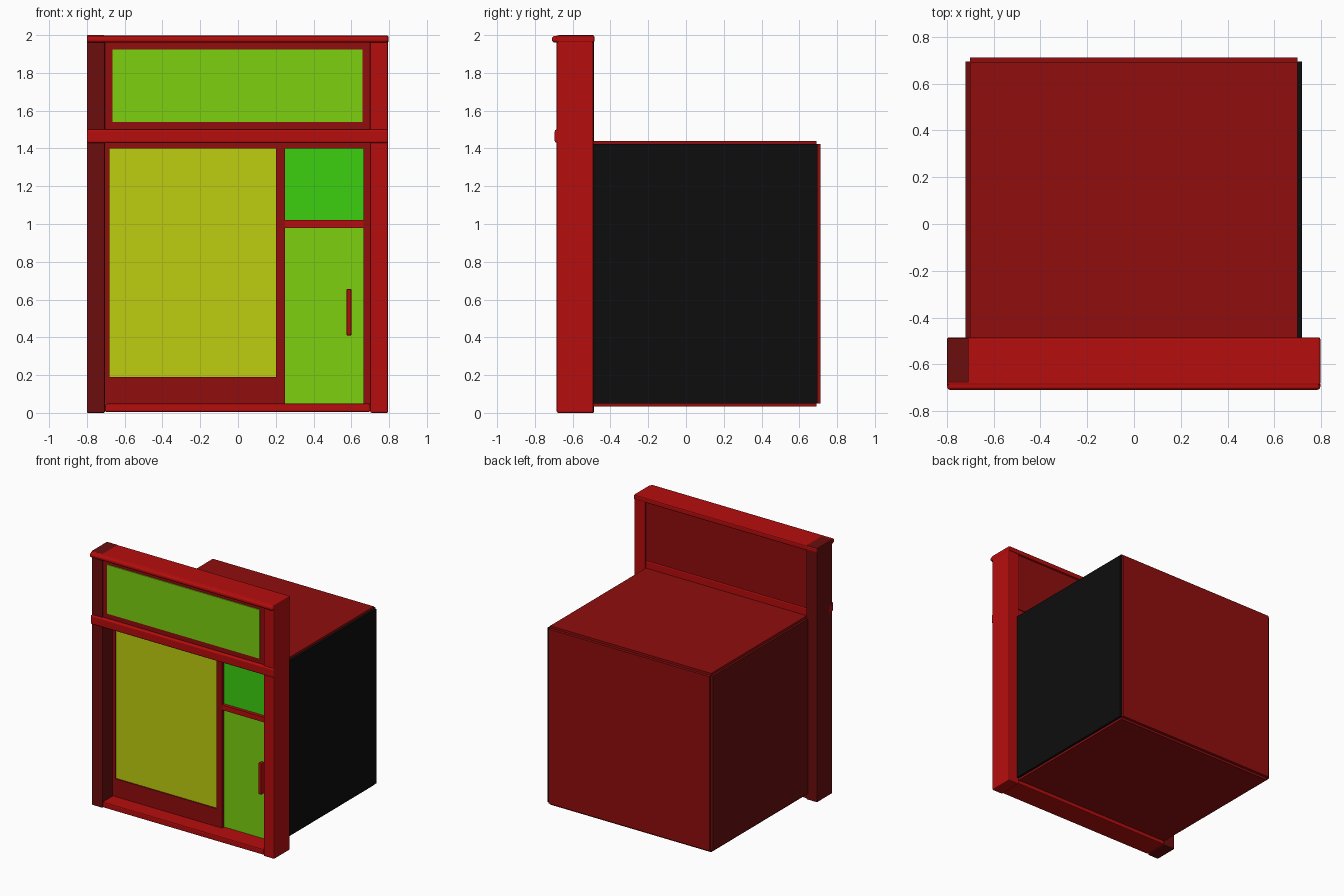
import bpy
import bmesh

cube = bpy.data.objects.get("Cube")
if cube:
    bpy.data.objects.remove(cube, do_unlink=True)


def material(name, r, g, b):
    m = bpy.data.materials.new(name)
    m.use_nodes = True
    m.diffuse_color = (r, g, b, 1)
    m.node_tree.nodes["Principled BSDF"].inputs["Base Color"].default_value = (r, g, b, 1)
    return m


trim_red = material("trim red", 0.47, 0.004, 0.004)
wall_red = material("wall red", 0.28, 0.004, 0.004)
dark_red = material("dark red", 0.145, 0.004, 0.004)
black = material("black", 0.004, 0.004, 0.004)
yellow = material("yellow glass", 0.52, 0.62, 0.005)
lime = material("lime glass", 0.2, 0.63, 0.005)
green = material("green glass", 0.045, 0.63, 0.005)


def box(name, mat, x, y, z, bevel=0.0, segments=2):
    """Box given by its (min, max) range on each axis."""
    bm = bmesh.new()
    bmesh.ops.create_cube(bm, size=1)
    for v in bm.verts:
        v.co = [r[0] if c < 0 else r[1] for c, r in zip(v.co, (x, y, z))]
    mesh = bpy.data.meshes.new(name)
    bm.to_mesh(mesh)
    bm.free()
    mesh.materials.append(mat)
    ob = bpy.data.objects.new(name, mesh)
    bpy.context.collection.objects.link(ob)
    if bevel:
        mod = ob.modifiers.new("soft edges", "BEVEL")
        mod.width = bevel
        mod.segments = segments
    return ob


# Shopfront pillars and beams
post_y = (-0.685, -0.49)
box("left_pillar", trim_red, (0.7, 0.795), post_y, (0, 1.99), 0.008)
box("right_pillar", dark_red, (-0.8, -0.705), (-0.68, -0.487), (0, 2), 0.006)
box("header_beam", trim_red, (-0.8, 0.797), (-0.69, -0.485), (1.96, 1.998), 0.008)
box("header_lip", trim_red, (-0.8, 0.797), (-0.71, -0.67), (1.96, 1.996), 0.015, 3)
box("middle_beam", trim_red, (-0.8, 0.795), (-0.695, -0.5), (1.43, 1.5), 0.01, 3)
box("bottom_beam", trim_red, (-0.705, 0.7), (-0.68, -0.49), (0.005, 0.05), 0.008)

# Sign panel above the middle beam
box("sign_backing", wall_red, (-0.705, 0.7), (-0.67, -0.5), (1.5, 1.96))
box("sign_face", lime, (-0.665, 0.66), (-0.677, -0.669), (1.54, 1.925))

# Window and door frame
frame_y = (-0.555, -0.49)
for name, x, z in (
    ("frame_right", (-0.705, -0.68), (0.05, 1.43)),
    ("frame_left", (0.665, 0.7), (0.05, 1.43)),
    ("frame_mullion", (0.2, 0.25), (0.05, 1.43)),
    ("frame_top", (-0.68, 0.665), (1.4, 1.43)),
    ("window_sill", (-0.68, 0.2), (0.05, 0.19)),
):
    box(name, wall_red, x, frame_y, z)
box("door_transom", trim_red, (0.25, 0.665), frame_y, (0.98, 1.02))

# Glazing and door handle
box("window_glass", yellow, (-0.68, 0.2), (-0.545, -0.5), (0.19, 1.4))
box("door_glass", lime, (0.25, 0.665), (-0.53, -0.5), (0.05, 0.98))
box("transom_glass", green, (0.25, 0.665), (-0.53, -0.5), (1.02, 1.4))
box("door_handle", trim_red, (0.575, 0.6), (-0.57, -0.53), (0.41, 0.655), 0.004)

# Room walls, floor and roof
room_z = (0.05, 1.423)
box("left_wall", black, (0.7, 0.718), (-0.49, 0.695), room_z)
box("right_wall", dark_red, (-0.72, -0.702), (-0.49, 0.695), room_z)
box("back_wall", wall_red, (-0.702, 0.7), (0.69, 0.712), room_z)
box("roof", wall_red, (-0.702, 0.7), (-0.5, 0.69), (1.42, 1.44))
box("floor", wall_red, (-0.702, 0.7), (-0.5, 0.69), (0.033, 0.052))
